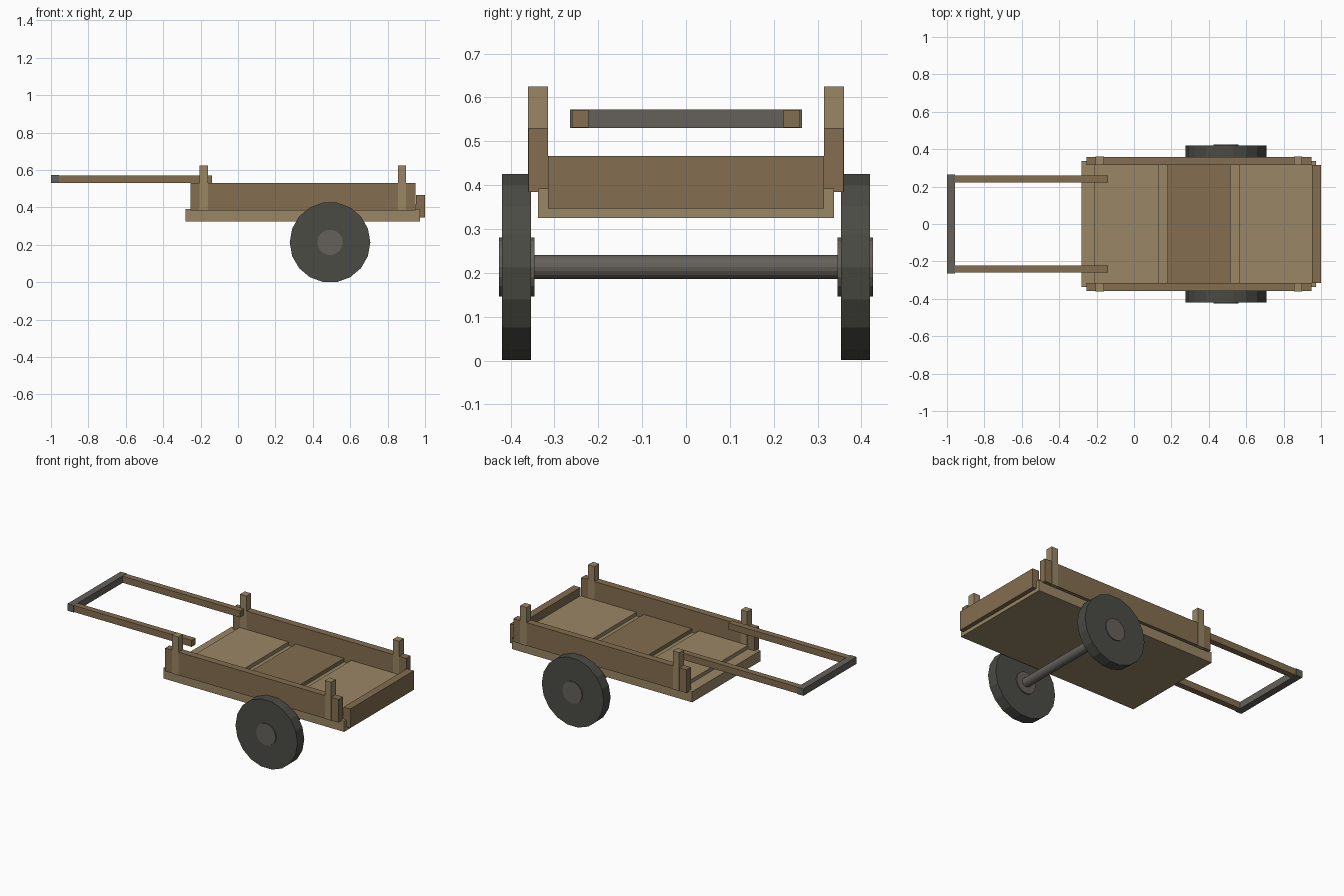
import bpy, bmesh, math

if "Cube" in bpy.data.objects:
    bpy.data.objects.remove(bpy.data.objects["Cube"])


def material(name, rgb):
    m = bpy.data.materials.new(name)
    m.diffuse_color = (*rgb, 1)
    m.use_nodes = True
    m.node_tree.nodes["Principled BSDF"].inputs["Base Color"].default_value = m.diffuse_color
    return m


LIGHT = material("light_wood", (0.32, 0.24, 0.13))
WOOD = material("wood", (0.23, 0.155, 0.08))
TYRE = material("dark_tyre", (0.07, 0.07, 0.06))
METAL = material("dull_metal", (0.13, 0.12, 0.105))


def finish(name, bm, mat):
    bmesh.ops.recalc_face_normals(bm, faces=bm.faces)
    me = bpy.data.meshes.new(name)
    bm.to_mesh(me)
    bm.free()
    me.materials.append(mat)
    ob = bpy.data.objects.new(name, me)
    bpy.context.collection.objects.link(ob)
    return ob


def box(name, x, y, z, mat):
    """Box from (min, max) ranges along each axis."""
    bm = bmesh.new()
    bmesh.ops.create_cube(bm, size=1)
    for v in bm.verts:
        v.co = [a + (b - a) * (c + 0.5) for (a, b), c in zip((x, y, z), v.co)]
    return finish(name, bm, mat)


def disc(name, r, y0, y1, sides, mat, cx=0.492, cz=0.2135):
    """Cylinder along y, centred on the axle, with a corner on the x axis."""
    bm = bmesh.new()
    ring = [bm.verts.new((cx + r * math.cos(a), y0, cz + r * math.sin(a)))
            for a in (math.tau * i / sides for i in range(sides))]
    cap = bm.faces.new(ring)
    ext = bmesh.ops.extrude_face_region(bm, geom=[cap], use_keep_orig=True)
    for v in ext["geom"]:
        if isinstance(v, bmesh.types.BMVert):
            v.co.y = y1
    return finish(name, bm, mat)


# Bed: base board with three raised floor panels
box("bed_base", (-0.28, 0.973), (-0.338, 0.338), (0.325, 0.392), LIGHT)
panels = [(-0.21, 0.13, LIGHT), (0.18, 0.515, WOOD), (0.565, 0.953, LIGHT)]
for i, (x0, x1, mat) in enumerate(panels):
    box(f"floor_panel_{i + 1}", (x0, x1), (-0.315, 0.315), (0.385, 0.415), mat)

# Tailboard
box("tailboard", (0.953, 1.0), (-0.315, 0.315), (0.347, 0.467), WOOD)

# Axle
disc("axle", 0.028, -0.36, 0.36, 18, METAL)

# Parts mirrored left and right
for s, side in ((-1, "right"), (1, "left")):
    def span(a, b):
        return tuple(sorted((s * a, s * b)))

    box(f"side_board_{side}", (-0.255, 0.948), span(0.315, 0.359), (0.385, 0.53), WOOD)
    for x, end in ((-0.183, "front"), (0.877, "rear")):
        box(f"{end}_post_{side}", (x - 0.022, x + 0.022), span(0.3145, 0.36),
            (0.384, 0.625), LIGHT)
    box(f"handle_{side}", (-0.96, -0.14), span(0.222, 0.26), (0.531, 0.572), WOOD)
    disc(f"wheel_{side}", 0.2155, s * 0.353, s * 0.42, 18, TYRE)
    disc(f"hub_{side}", 0.068, s * 0.346, s * 0.426, 18, METAL)

# Handle grip
box("handle_grip", (-1.0, -0.957), (-0.264, 0.264), (0.53, 0.573), METAL)
